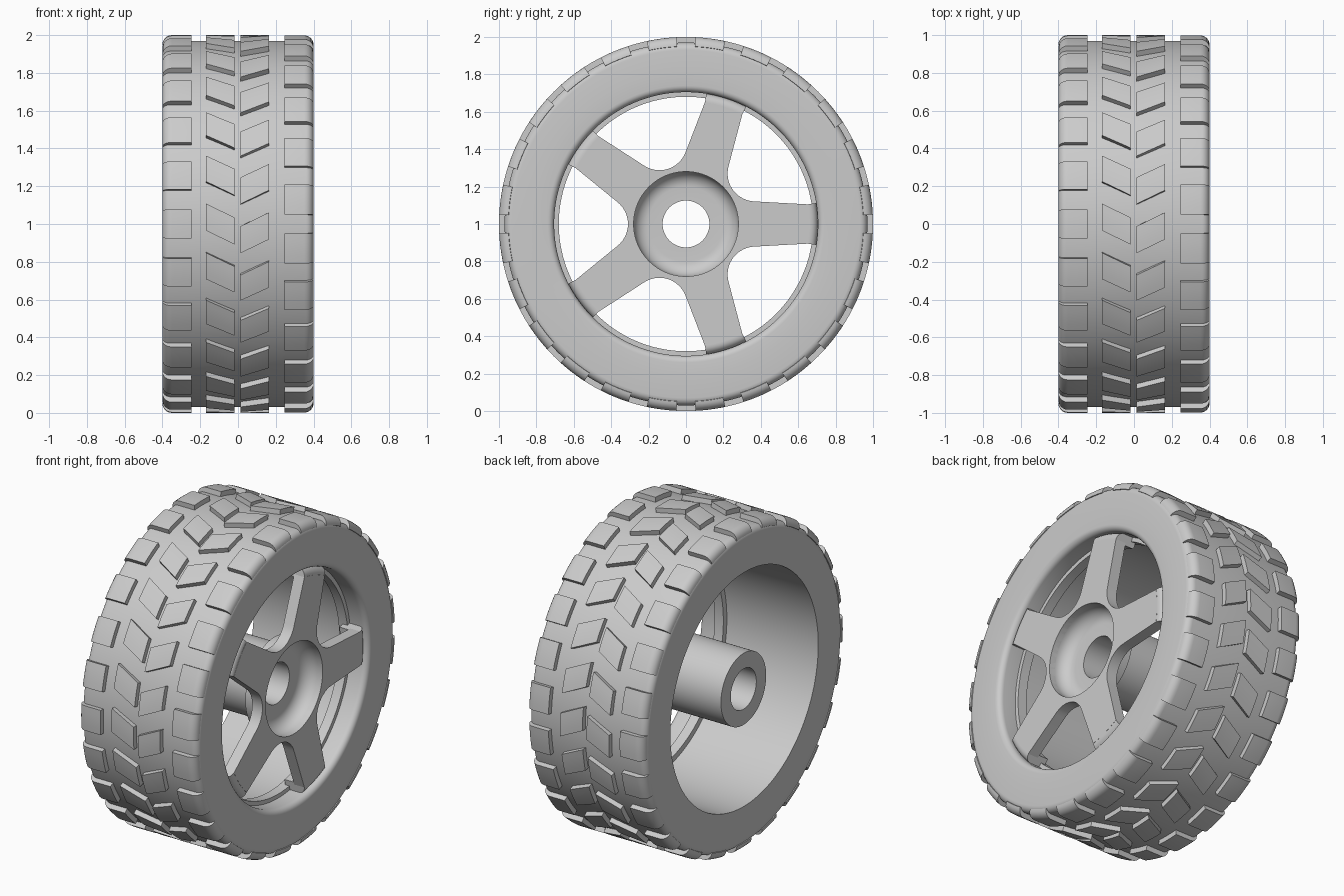
import bpy, bmesh
from math import sin, cos, pi, radians, asin

cube = bpy.data.objects.get("Cube")
if cube:
    bpy.data.objects.remove(cube)

grey = bpy.data.materials.new("plain_grey")
grey.use_nodes = True
colour = (0.6, 0.6, 0.6, 1)
grey.diffuse_color = colour
grey.node_tree.nodes["Principled BSDF"].inputs["Base Color"].default_value = colour


def finish(obj, angle):
    obj.data.materials.append(grey)
    obj.location.z = 1
    bpy.ops.object.select_all(action='DESELECT')
    obj.select_set(True)
    bpy.context.view_layer.objects.active = obj
    bpy.ops.object.shade_smooth_by_angle(angle=radians(angle))


def sweep(bm, profile, start=0, end=360, steps=96, skew=0):
    """Turn a closed (x, radius) profile about the axle, in degrees."""
    full = end - start >= 360
    mid = sum(x for x, r in profile) / len(profile)
    rings = []
    for j in range(steps if full else steps + 1):
        ring = []
        for x, r in profile:
            a = radians(start + (end - start) * j / steps + skew * (x - mid))
            ring.append(bm.verts.new((x, r * cos(a), r * sin(a))))
        rings.append(ring)
    n = len(profile)
    for j in range(steps):
        a, b = rings[j], rings[(j + 1) % len(rings)]
        for i in range(n):
            k = (i + 1) % n
            bm.faces.new((a[i], a[k], b[k], b[i]))
    if not full:
        bm.faces.new(rings[0])
        bm.faces.new(rings[-1][::-1])


def add_part(name, build, angle=35):
    bm = bmesh.new()
    build(bm)
    bmesh.ops.recalc_face_normals(bm, faces=bm.faces[:])
    mesh = bpy.data.meshes.new(name)
    bm.to_mesh(mesh)
    bm.free()
    obj = bpy.data.objects.new(name, mesh)
    bpy.context.collection.objects.link(obj)
    finish(obj, angle)


def corner(x, r, rx, rr, quarter, n=6):
    """Rounded quarter of a profile about the centre (x, r)."""
    return [(x + rx * cos((quarter + i / n) * pi / 2),
             r + rr * sin((quarter + i / n) * pi / 2)) for i in range(n + 1)]


# Tyre body with rounded shoulders
tyre = [(-0.4, 0.81), (0.4, 0.81)] + corner(0.36, 0.93, 0.04, 0.04, 0) + corner(-0.36, 0.93, 0.04, 0.04, 1)
add_part("tyre", lambda bm: sweep(bm, tyre, steps=144))

# Rim barrel, with a small lip behind the spokes and a rounded front edge
rim = [(-0.4, 0.81), (-0.4, 0.725), (0.22, 0.715), (0.22, 0.68), (0.28, 0.68), (0.28, 0.705)]
rim += corner(0.365, 0.74, 0.035, 0.035, 3) + [(0.4, 0.81)]
add_part("rim", lambda bm: sweep(bm, rim, steps=144))

# Hub tube with a dished front
hub = [(-0.395, 0.125), (0.265, 0.125)]
hub += [(0.265 + 0.08 * (1 - cos(t * pi / 16)), 0.2 + 0.08 * sin(t * pi / 16)) for t in range(9)]
hub += [(0.385, 0.28), (0.38, 0.285), (0.25, 0.285), (0.22, 0.222), (-0.395, 0.222)]
add_part("hub", lambda bm: sweep(bm, hub))


# Five-spoke plate: filleted gaps, straight spokes, round hole for the hub
def spoke_outline():
    points = []
    half = asin(0.105 / 0.66)
    for s in range(5):
        base = s * 2 * pi / 5
        for i in range(5):
            a = base + half * (i / 2 - 1)
            points.append((0.66 * cos(a), 0.66 * sin(a)))
        gap = base + pi / 5
        for i in range(13):
            a = gap + pi + radians(54 - 9 * i)
            points.append((0.46 * cos(gap) + 0.15 * cos(a), 0.46 * sin(gap) + 0.15 * sin(a)))
    return points


def spoke_plate(bm):
    circle = [(0.28 * cos(i * pi / 48), 0.28 * sin(i * pi / 48)) for i in range(96)]
    edges = []
    for loop in (spoke_outline(), circle):
        verts = [bm.verts.new((0.385, y, z)) for y, z in loop]
        edges += [bm.edges.new((v, verts[i - 1])) for i, v in enumerate(verts)]
    bmesh.ops.triangle_fill(bm, edges=edges, use_beauty=True)
    out = bmesh.ops.extrude_face_region(bm, geom=bm.faces[:], use_keep_orig=True)
    moved = [v for v in out["geom"] if isinstance(v, bmesh.types.BMVert)]
    bmesh.ops.translate(bm, verts=moved, vec=(-0.07, 0, 0))


add_part("spokes", spoke_plate)


# Spoke ends curve back to meet the rim lip
def spoke_ends(bm):
    half = 9.15
    profile = [(0.25, 0.645), (0.384, 0.645)] + corner(0.344, 0.663, 0.04, 0.042, 0) + [(0.25, 0.705)]
    for s in range(5):
        sweep(bm, profile, 72 * s - half, 72 * s + half, 6)


add_part("spoke_ends", spoke_ends)


# Tread: four rows of raised blocks, 24 in each row
def tread_row(name, profile, centre, half, skew):
    def build(bm):
        for s in range(24):
            a = centre + 15 * s
            sweep(bm, profile, a - half, a + half, 4, skew)
    add_part(name, build, 25)


shoulder = [(0.245, 0.95), (0.245, 1.0)] + corner(0.35, 0.95, 0.05, 0.05, 0)[::-1] + [(0.37, 0.94)]
tread_row("shoulder_blocks_left", shoulder, 7.5, 4.6, 0)
tread_row("shoulder_blocks_right", [(-x, r) for x, r in shoulder], 0, 4.4, 0)


def block(x0, x1):
    return [(x0, 0.95), (x0, 1.0), (x1, 1.0), (x1, 0.95)]


tread_row("centre_blocks_left", block(0.012, 0.165), 2.7, 4.1, -28)
tread_row("centre_blocks_right", block(-0.17, -0.018), 0, 4.1, 28)
